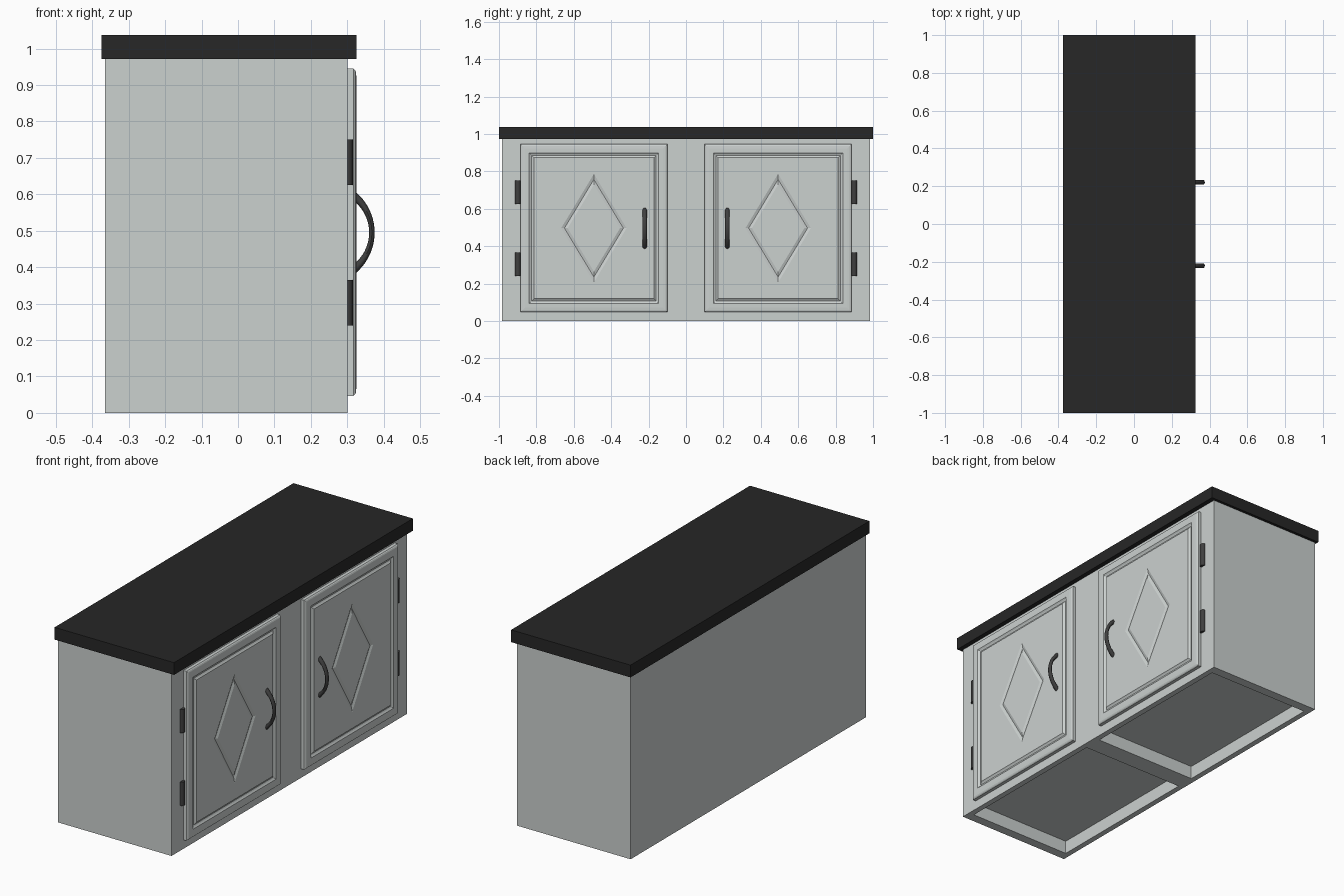
import bpy, bmesh, math

if "Cube" in bpy.data.objects:
    bpy.data.objects.remove(bpy.data.objects["Cube"])


def material(name, rgb):
    m = bpy.data.materials.new(name)
    m.diffuse_color = (*rgb, 1)
    m.use_nodes = True
    m.node_tree.nodes["Principled BSDF"].inputs["Base Color"].default_value = m.diffuse_color
    return m


PAINT = material("grey_paint", (0.60, 0.635, 0.625))
BLACK = material("black_top", (0.02, 0.02, 0.02))
METAL = material("dark_metal", (0.05, 0.05, 0.05))


def box(name, x, y, z, mat):
    bpy.ops.mesh.primitive_cube_add(size=1, location=[sum(r) / 2 for r in (x, y, z)])
    o = bpy.context.object
    o.name = name
    o.scale = [r[1] - r[0] for r in (x, y, z)]
    bpy.ops.object.transform_apply(location=False, rotation=False, scale=True)
    o.data.materials.append(mat)
    return o


def loft(name, rings, mat, smooth=False):
    """Skin closed rings of equal point count and cap both ends."""
    bm = bmesh.new()
    loops = [[bm.verts.new(p) for p in r] for r in rings]
    for a, b in zip(loops, loops[1:]):
        for i in range(len(a)):
            j = (i + 1) % len(a)
            bm.faces.new((a[i], a[j], b[j], b[i]))
    bm.faces.new(loops[0])
    bm.faces.new(loops[-1])
    bmesh.ops.recalc_face_normals(bm, faces=bm.faces)
    me = bpy.data.meshes.new(name)
    bm.to_mesh(me)
    bm.free()
    o = bpy.data.objects.new(name, me)
    bpy.context.collection.objects.link(o)
    me.materials.append(mat)
    if smooth:
        bpy.ops.object.select_all(action='DESELECT')
        o.select_set(True)
        bpy.context.view_layer.objects.active = o
        bpy.ops.object.shade_smooth_by_angle(angle=math.radians(40))
    return o


# Cabinet body with two recesses in the underside
body = box("cabinet_body", (-0.365, 0.30), (-0.985, 0.985), (0, 0.972), PAINT)
for s in (-1, 1):
    cut = box("recess_cutter", (-0.335, 0.27), sorted((s * 0.05, s * 0.935)), (-0.1, 0.07), PAINT)
    cut.hide_render = True
    mod = body.modifiers.new("recess", 'BOOLEAN')
    mod.operation, mod.solver, mod.object = 'DIFFERENCE', 'EXACT', cut
    bpy.context.view_layer.objects.active = body
    bpy.ops.object.modifier_apply(modifier=mod.name)
    bpy.data.objects.remove(cut)

# Countertop
box("countertop", (-0.375, 0.325), (-1, 1), (0.972, 1.037), BLACK)

DOOR_HALF = (0.3925, 0.449)
DOOR_Z = 0.496


def rect_ring(cy, inset, x):
    h, v = DOOR_HALF[0] - inset, DOOR_HALF[1] - inset
    signs = [(1, 0), (1, 1), (0, 1), (-1, 1), (-1, 0), (-1, -1), (0, -1), (1, -1)]
    return [(x, cy + a * h, DOOR_Z + b * v) for a, b in signs]


def diamond_ring(cy, k, x):
    h, v = 0.175 * k, 0.29 * k
    signs = [(1, 0), (.5, .5), (0, 1), (-.5, .5), (-1, 0), (-.5, -.5), (0, -1), (.5, -.5)]
    return [(x, cy + a * h, DOOR_Z + b * v) for a, b in signs]


for s, side in ((-1, "left"), (1, "right")):
    # Door: bevelled edge, moulded frame groove, engraved diamond
    cy = s * 0.4925
    profile = [(0, 0.299), (0, 0.317), (0.004, 0.3215), (0.010, 0.324), (0.024, 0.325),
               (0.046, 0.325), (0.053, 0.320), (0.060, 0.317), (0.067, 0.321), (0.072, 0.325)]
    rings = [rect_ring(cy, i, x) for i, x in profile]
    rings += [diamond_ring(cy, k, x) for k, x in ((1, 0.325), (0.9, 0.319), (0.8, 0.325))]
    loft(side + "_door", rings, PAINT)

    # Curved pull handle
    hy, n, m, rad = s * 0.221, 20, 12, 0.127
    rings = []
    for i in range(n + 1):
        t = -1 + 2 * i / n
        a = t * math.radians(52)
        half = 0.0075 + 0.004 * t * t
        ring = []
        for j in range(m):
            b = 2 * math.pi * j / m
            r = rad + half * math.cos(b)
            ring.append((0.2405 + r * math.cos(a), hy + 0.012 * math.sin(b), 0.495 + r * math.sin(a)))
        rings.append(ring)
    loft(side + "_handle", rings, METAL, True)

    # Hinge barrels
    for z, level in ((0.3025, "lower"), (0.6875, "upper")):
        rings = [[(0.30 + 0.015 * math.cos(2 * math.pi * j / 16),
                   s * 0.899 + 0.015 * math.sin(2 * math.pi * j / 16), z + d)
                  for j in range(16)] for d in (-0.0625, 0.0625)]
        loft(f"{side}_{level}_hinge", rings, METAL, True)
